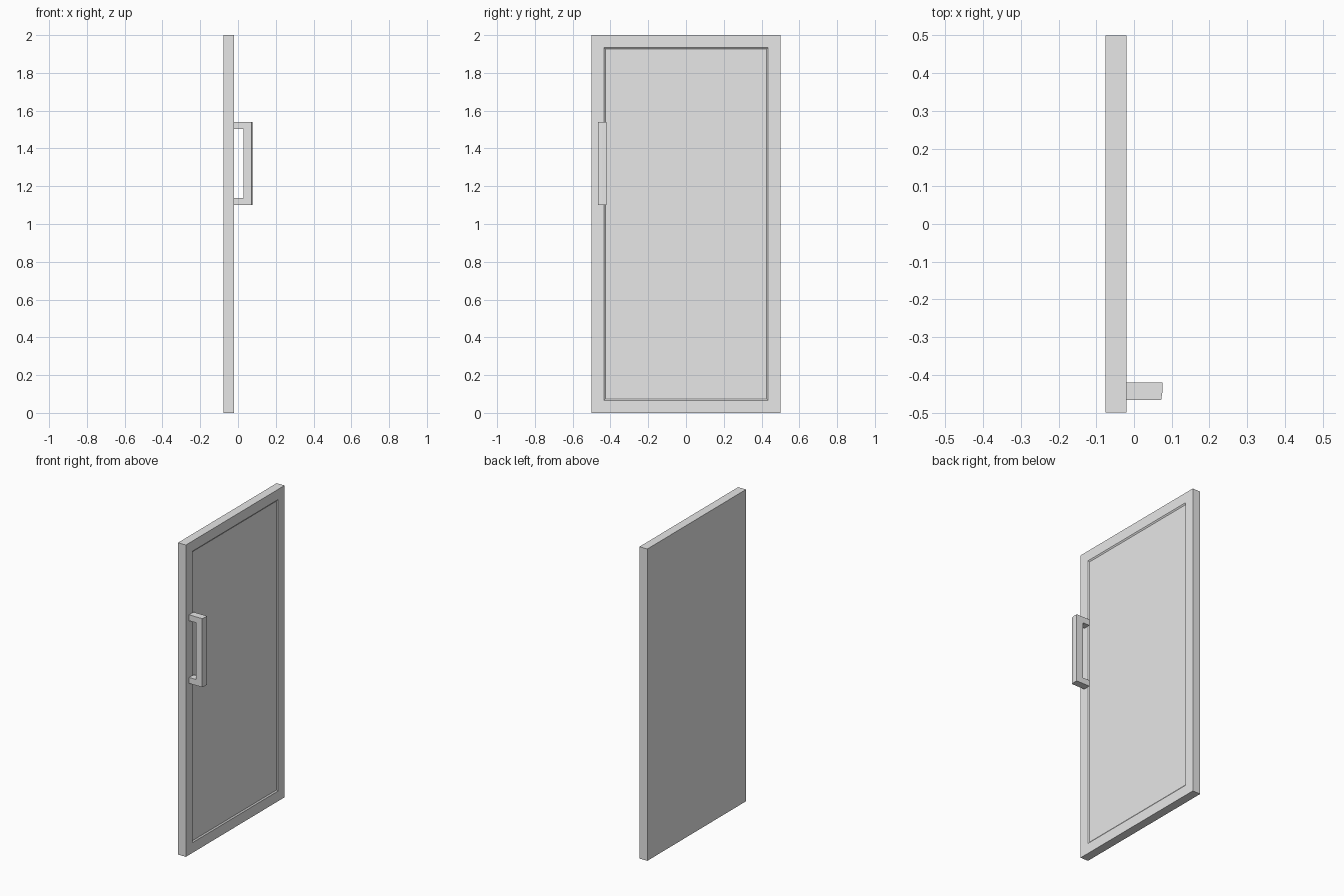
import bpy
import bmesh
from mathutils import Vector

cube = bpy.data.objects.get("Cube")
if cube:
    bpy.data.objects.remove(cube, do_unlink=True)

# One plain grey for the whole model
grey = bpy.data.materials.new("light_grey")
grey.use_nodes = True
grey.diffuse_color = (0.8, 0.8, 0.8, 1)
grey.node_tree.nodes["Principled BSDF"].inputs["Base Color"].default_value = (0.8, 0.8, 0.8, 1)


def make_object(name, bm):
    bmesh.ops.recalc_face_normals(bm, faces=bm.faces)
    mesh = bpy.data.meshes.new(name)
    bm.to_mesh(mesh)
    bm.free()
    mesh.materials.append(grey)
    obj = bpy.data.objects.new(name, mesh)
    bpy.context.collection.objects.link(obj)
    return obj


# Door slab, with a shallow sloped recess on its handle side
BACK, FACE = -0.0755, -0.02
bm = bmesh.new()
bmesh.ops.create_cube(bm, size=1)
bmesh.ops.scale(bm, vec=(FACE - BACK, 1, 2), verts=bm.verts)
bmesh.ops.translate(bm, vec=((FACE + BACK) / 2, 0, 1), verts=bm.verts)
bm.normal_update()
panel = max(bm.faces, key=lambda f: f.normal.x)
bmesh.ops.inset_region(bm, faces=[panel], thickness=0.092)
bmesh.ops.inset_region(bm, faces=[panel], thickness=0.012, depth=-0.006)
make_object("door_panel", bm)

# Pull handle: bracket profile extruded across its width
Y0, Y1 = -0.467, -0.421
OUT, GRIP = 0.072, 0.028
LOW, HIGH, ARM = 1.10, 1.54, 0.038
profile = [(FACE, LOW), (OUT, LOW), (OUT, HIGH), (FACE, HIGH),
           (FACE, HIGH - ARM), (GRIP, HIGH - ARM),
           (GRIP, LOW + ARM), (FACE, LOW + ARM)]
bm = bmesh.new()
side = bm.faces.new([bm.verts.new((x, Y0, z)) for x, z in profile])
# Two equal extrusions leave a centre loop for the slight outer crown
for step in range(2):
    result = bmesh.ops.extrude_face_region(bm, geom=[side])
    new_verts = [g for g in result["geom"] if isinstance(g, bmesh.types.BMVert)]
    new_face = next(g for g in result["geom"] if isinstance(g, bmesh.types.BMFace))
    bmesh.ops.translate(bm, vec=Vector((0, (Y1 - Y0) / 2, 0)), verts=new_verts)
    if step == 0:
        for v in new_verts:
            if v.co.x > OUT - 0.001:
                v.co.x = -BACK
    else:
        # The middle loop's cap is internal and not wanted
        inner = [f for f in bm.faces if all(abs(v.co.y - (Y0 + Y1) / 2) < 0.001 for v in f.verts)]
        bmesh.ops.delete(bm, geom=inner, context="FACES_ONLY")
    side = new_face
make_object("pull_handle", bm)
